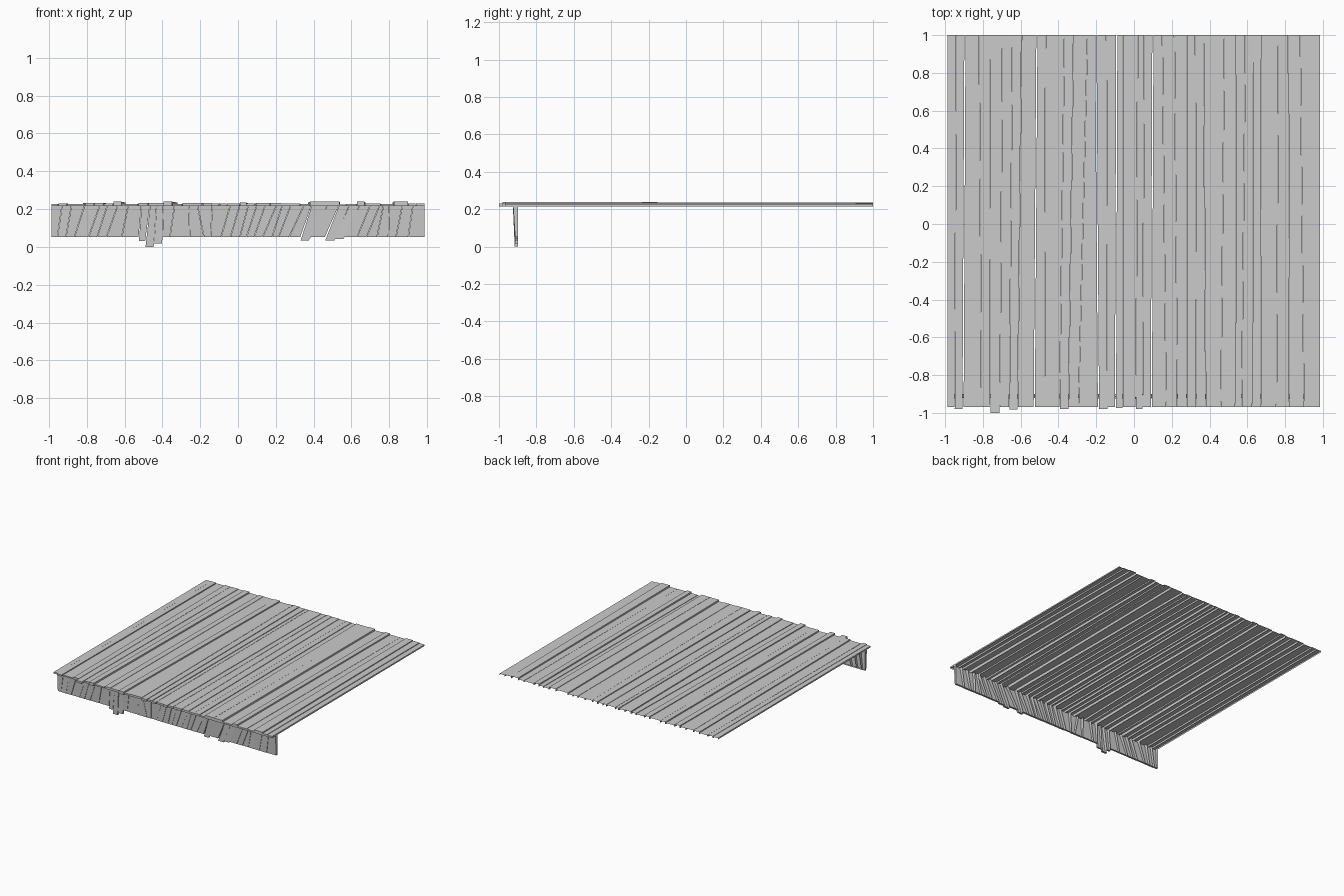
import bpy, bmesh, random
random.seed(4)


def open_board(name, outer, lift):
    """Shallow tray: outer face, two long sides and one end; back left open.
    outer = four corners (near-left, near-right, far-right, far-left);
    lift moves each corner to the open rim."""
    bm = bmesh.new()
    a = [bm.verts.new(p) for p in outer]
    b = [bm.verts.new(lift(p)) for p in outer]
    bm.faces.new(a)
    for i, j in ((0, 1), (1, 2), (3, 0)):
        bm.faces.new((a[j], a[i], b[i], b[j]))
    me = bpy.data.meshes.new(name)
    bm.to_mesh(me)
    bm.free()
    ob = bpy.data.objects.new(name, me)
    bpy.context.collection.objects.link(ob)


# Deck board seams at the front and back edge
front = [-.988, -.95, -.907, -.807, -.76, -.71, -.66, -.616, -.53, -.474, -.394,
         -.347, -.294, -.19, -.14, -.10, -.06, .01, .045, .09, .17, .23, .28, .33,
         .38, .46, .537, .57, .627, .67, .754, .823, .9, .94, .986]
back = [-.988, -.94, -.897, -.82, -.765, -.696, -.643, -.595, -.516, -.468, -.368,
        -.32, -.246, -.204, -.146, -.093, -.06, .02, .055, .098, .15, .214, .28, .325,
        .368, .479, .54, .59, .63, .675, .765, .817, .88, .94, .986]
overhang = {1: -.98, 4: -1.0, 6: -.982, 10: -.98, 13: -.98, 15: -.975, 17: -.98}
raised = {6, 10, 24, 25, 28, 31}
wide_gaps = {2, 8, 13, 15, 19}

for i in range(len(front) - 1):
    y0 = overhang.get(i, -.968)
    z0 = .239 if i in raised else random.uniform(.225, .234)
    z1 = min(z0, .235) - random.uniform(0, .003)
    g0 = .005 if i in wide_gaps else .001
    open_board("deck_board",
               [(front[i] + g0, y0, z0), (front[i + 1] - .001, y0, z0),
                (back[i + 1] - .001, 1, z1), (back[i] + g0, 1, z1)],
               lambda p: (p[0], p[1], .215))

# Front skirt board seams, top and bottom
top = [-.988, -.93, -.88, -.81, -.73, -.69, -.635, -.58, -.51, -.465, -.43, -.395,
       -.335, -.26, -.215, -.135, -.04, .01, .055, .10, .145, .205, .235, .28, .35,
       .39, .475, .535, .59, .645, .70, .75, .77, .80, .87, .925, .986]
bottom = [-.988, -.955, -.91, -.865, -.79, -.745, -.695, -.615, -.525, -.49, -.445,
          -.40, -.36, -.255, -.18, -.145, -.09, -.04, .01, .045, .085, .13, .18, .215,
          .27, .33, .375, .46, .51, .56, .63, .68, .735, .795, .835, .90, .986]
# Boards hanging below the common lower edge
hang = {8: .03, 9: 0.0, 10: .018, 25: .033, 27: .033, 28: .043}

for i in range(len(top) - 1):
    zb = hang.get(i, .052)
    yt = -.926 + random.uniform(0, .006)
    yb = -.917 + random.uniform(0, .004)
    open_board("skirt_board",
               [(bottom[i] + .001, yb, zb), (bottom[i + 1] - .001, yb, zb),
                (top[i + 1] - .001, yt, .222), (top[i] + .001, yt, .222)],
               lambda p: (p[0], -.899, p[2]))
